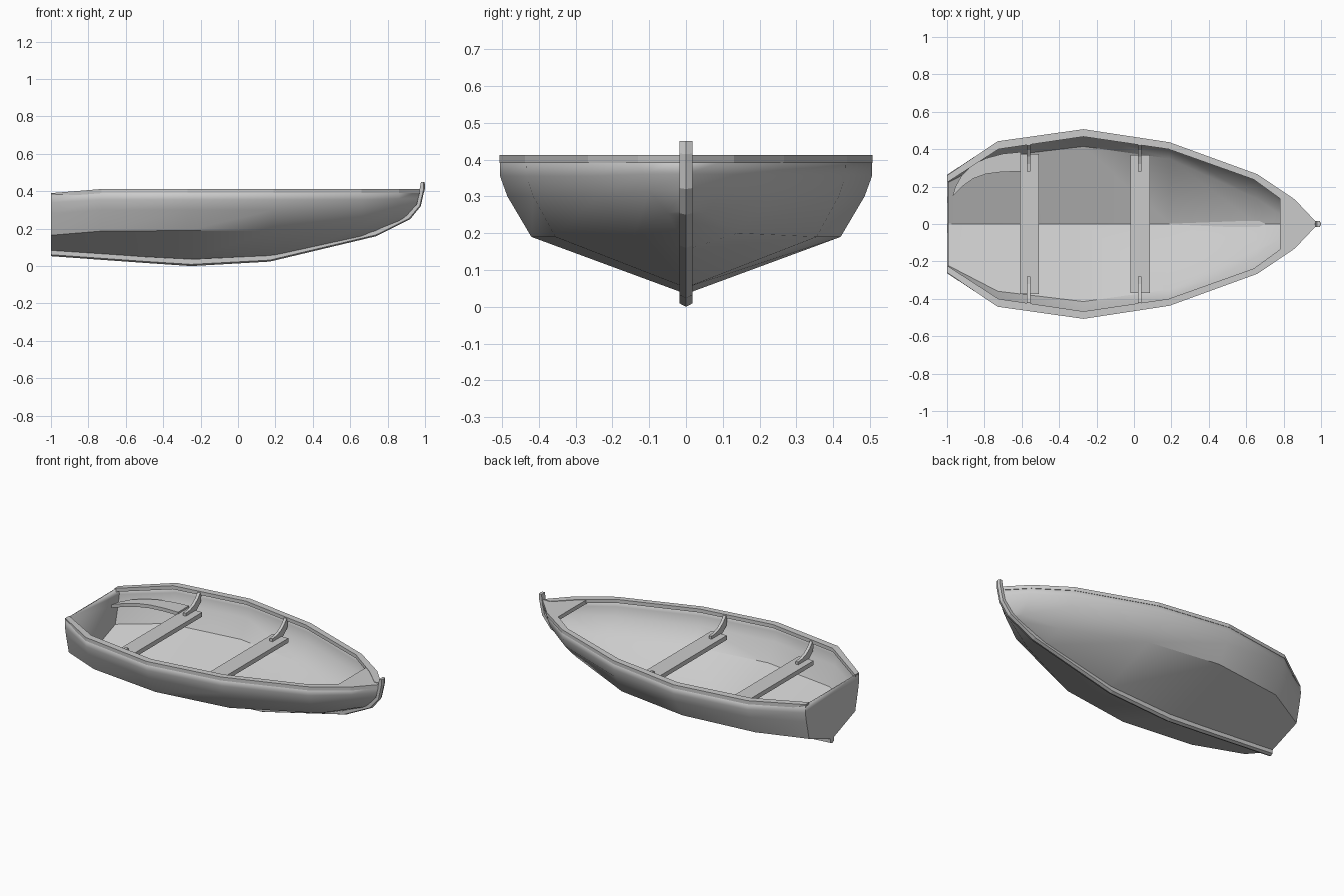
import bpy, bmesh
from mathutils import Vector

if "Cube" in bpy.data.objects:
    bpy.data.objects.remove(bpy.data.objects["Cube"])


def make(name, verts, faces, smooth=None):
    me = bpy.data.meshes.new(name)
    me.from_pydata([tuple(v) for v in verts], [], faces)
    bm = bmesh.new()
    bm.from_mesh(me)
    bmesh.ops.remove_doubles(bm, verts=bm.verts, dist=1e-5)
    bmesh.ops.recalc_face_normals(bm, faces=bm.faces)
    bm.to_mesh(me)
    bm.free()
    ob = bpy.data.objects.new(name, me)
    bpy.context.collection.objects.link(ob)
    if smooth:
        bpy.ops.object.select_all(action='DESELECT')
        ob.select_set(True)
        bpy.context.view_layer.objects.active = ob
        bpy.ops.object.shade_smooth_by_angle(angle=smooth)
    return ob


def loft(name, rings, closed=True, caps=True, smooth=None):
    n = len(rings[0])
    verts = [v for r in rings for v in r]
    faces = []
    for i in range(len(rings) - 1):
        for j in range(n if closed else n - 1):
            k = (j + 1) % n
            faces.append((i*n + j, i*n + k, (i+1)*n + k, (i+1)*n + j))
    if caps:
        faces.append(tuple(range(n)))
        faces.append(tuple(range((len(rings)-1)*n, len(rings)*n)))
    return make(name, verts, faces, smooth)


def extrude(name, pts, axis, a, b):
    def place(p, t):
        q = list(p)
        q.insert(axis, t)
        return q
    return loft(name, [[place(p, a) for p in pts], [place(p, b) for p in pts]])


def box(name, x0, x1, y0, y1, z0, z1):
    return extrude(name, [(x0, y0), (x1, y0), (x1, y1), (x0, y1)], 2, z0, z1)


# Hull half sections, sheer down to keel: (half width, height)
stations = {
    -1.0: [(.26, .385), (.263, .34), (.252, .28), (.225, .165), (0, .078)],
    -.73: [(.44, .405), (.44, .355), (.42, .30), (.365, .187), (0, .06)],
    -.27: [(.505, .405), (.505, .355), (.485, .30), (.42, .19), (0, .035)],
    .19: [(.435, .405), (.433, .355), (.415, .30), (.355, .19), (0, .052)],
    .66: [(.265, .405), (.26, .355), (.24, .30), (.14, .20), (0, .155)],
    .86: [(.13, .405), (.12, .36), (.10, .315), (.05, .255), (0, .235)],
}
rings = []
for x, half in stations.items():
    rings.append([(x, y, z) for y, z in half] + [(x, -y, z) for y, z in half[-2::-1]])
stem = [(.98, .405), (.972, .36), (.955, .32), (.905, .262), (.885, .25)]
rings.append([(x, 0, z) for x, z in stem] + [(x, 0, z) for x, z in stem[-2::-1]])
n = len(rings[0])
verts = [v for r in rings for v in r]
faces = [(i*n + j, i*n + j + 1, (i+1)*n + j + 1, (i+1)*n + j)
         for i in range(len(rings) - 1) for j in range(n - 1)]
faces.append(tuple(range(n)))  # transom
hull = make("hull", verts, faces, 0.6)
# Orient outward so the thickness grows inward
bm = bmesh.new()
bm.from_mesh(hull.data)
if max(bm.faces, key=lambda f: -f.calc_center_median().x).normal.x > 0:
    bmesh.ops.reverse_faces(bm, faces=bm.faces)
bm.to_mesh(hull.data)
bm.free()
sol = hull.modifiers.new("thickness", 'SOLIDIFY')
sol.thickness = .008
sol.offset = -1

# Gunwale rails
outer = [(-1, .26, .39), (-.73, .442, .412), (-.27, .507, .412), (.19, .437, .412),
         (.66, .266, .412), (.86, .131, .412), (.98, .004, .412)]
inner = [(-1, .222), (-.725, .40), (-.27, .467), (.185, .40), (.64, .238), (.83, .10), (.93, .004)]
for side, label in ((1, "left"), (-1, "right")):
    loft("gunwale_" + label, [
        [(o[0], side*o[1], o[2]), (i[0], side*i[1], o[2]),
         (i[0], side*i[1], o[2] - .022), (o[0], side*o[1], o[2] - .022)]
        for o, i in zip(outer, inner)])

# Keel and stem post: outer and inner line in side view
low = [(-1, .053), (-.5, .017), (-.25, 0), (.17, .024), (.74, .16), (.92, .25),
       (.977, .32), (.993, .39), (1.0, .415), (.998, .45)]
high = [(-1, .085), (-.5, .05), (-.25, .037), (.17, .056), (.73, .187), (.90, .268),
        (.955, .33), (.97, .39), (.972, .42), (.978, .45)]
w = .017
rings = []
for lo, hi in zip(low, high):
    a, b = Vector((lo[0], 0, lo[1])), Vector((hi[0], 0, hi[1]))
    m = a.lerp(b, .25)
    rings.append([a, m + Vector((0, w, 0)), b + Vector((0, w, 0)),
                  b - Vector((0, w, 0)), m - Vector((0, w, 0))])
loft("keel", rings)

# Bow deck
extrude("bow_deck", [(.78, -.16), (.86, -.115), (.97, 0), (.86, .115), (.78, .16)], 2, .385, .409)

# Cross seats with a pair of knees each
knee = [(.28, .31), (.28, .333), (.32, .336), (.36, .35), (.395, .375), (.42, .405),
        (.435, .405), (.425, .345), (.385, .31)]
for label, x0, x1, y, xk in (("aft", -.61, -.508, .375, -.562), ("middle", -.02, .085, .37, .03)):
    box("seat_" + label, x0, x1, -y, y, .288, .315)
    for s, side in ((1, "left"), (-1, "right")):
        extrude(f"knee_{label}_{side}", [(s*a, b) for a, b in knee], 0, xk - .009, xk + .009)

# Curved side bench at the stern
bench_in = [(-.97, .15), (-.92, .20), (-.86, .243), (-.79, .268), (-.70, .279), (-.605, .28)]
bench_out = [(-.955, .20), (-.92, .262), (-.86, .318), (-.79, .352), (-.70, .376), (-.605, .385)]
loft("stern_bench", [[(*i, .326), (*o, .326), (*o, .305), (*i, .305)]
                     for i, o in zip(bench_in, bench_out)])
